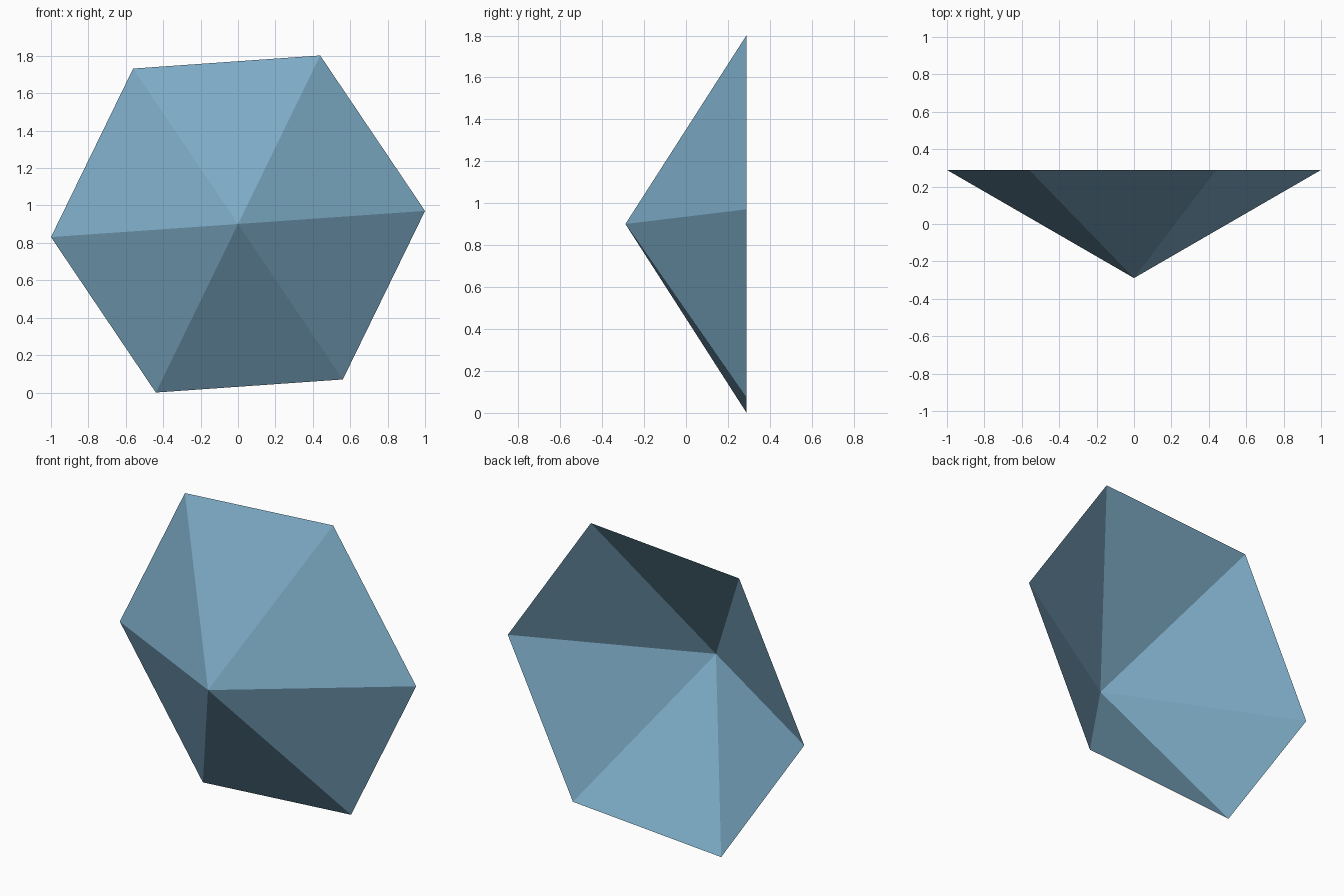
import bpy
import bmesh
from math import cos, sin, radians

cube = bpy.data.objects.get("Cube")
if cube:
    bpy.data.objects.remove(cube, do_unlink=True)

SIDES = 6
TILT = radians(4)              # slight roll of the hexagon about the y axis
RADIUS = 1 / cos(TILT)         # makes the overall width exactly 2
HALF_DEPTH = 0.289
CENTRE_Z = RADIUS * sin(radians(64))

# Muted blue
blue = bpy.data.materials.new("muted_blue")
blue.use_nodes = True
colour = (0.205, 0.41, 0.565, 1.0)
blue.diffuse_color = colour
blue.node_tree.nodes["Principled BSDF"].inputs["Base Color"].default_value = colour

# Open six-sided pyramid: tip toward the front, hollow at the back
bm = bmesh.new()
tip = bm.verts.new((0, -HALF_DEPTH, 0))
rim = []
for i in range(SIDES):
    a = TILT + radians(360 / SIDES) * i
    rim.append(bm.verts.new((RADIUS * cos(a), HALF_DEPTH, RADIUS * sin(a))))
for i in range(SIDES):
    bm.faces.new((tip, rim[i], rim[(i + 1) % SIDES]))

mesh = bpy.data.meshes.new("hexagonal_shell")
bm.to_mesh(mesh)
bm.free()
mesh.materials.append(blue)

shell = bpy.data.objects.new("hexagonal_shell", mesh)
shell.location.z = CENTRE_Z
bpy.context.collection.objects.link(shell)
